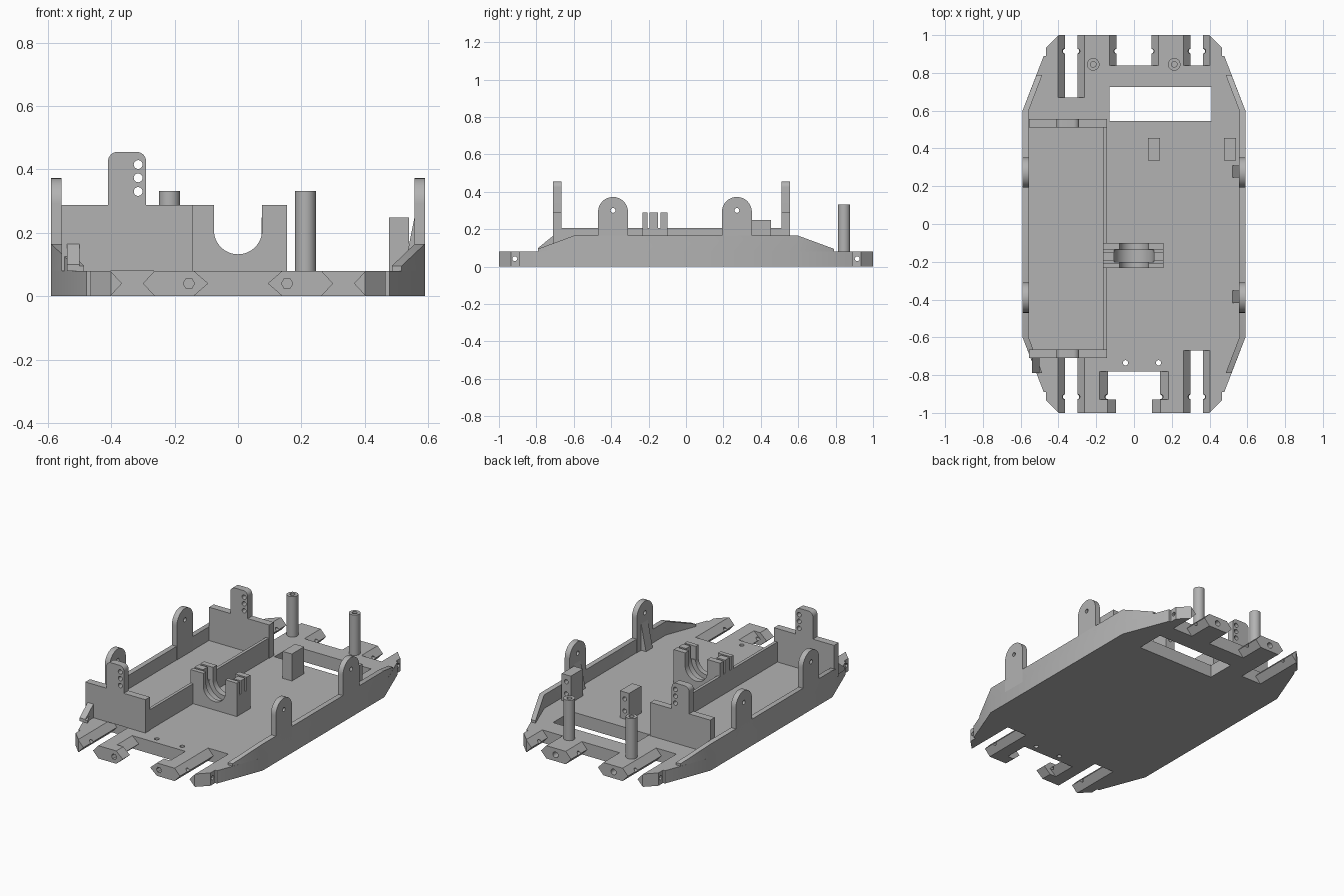
import bpy, bmesh, math
from mathutils import Vector

cube = bpy.data.objects.get("Cube")
if cube:
    bpy.data.objects.remove(cube, do_unlink=True)

grey = bpy.data.materials.new("plain grey")
grey.use_nodes = True
tone = (0.45, 0.45, 0.45, 1)
grey.diffuse_color = tone
grey.node_tree.nodes["Principled BSDF"].inputs["Base Color"].default_value = tone

FLOOR, TOP = 0.08, 0.165
parts = []


def finish(name, bm):
    bmesh.ops.recalc_face_normals(bm, faces=bm.faces)
    mesh = bpy.data.meshes.new(name)
    bm.to_mesh(mesh)
    bm.free()
    mesh.materials.append(grey)
    obj = bpy.data.objects.new(name, mesh)
    bpy.context.collection.objects.link(obj)
    parts.append(obj)
    return obj


def prism(name, pts, axis, a, b):
    """Extrude a 2D profile along an axis from a to b."""
    def place(p, d):
        return {"x": (d, p[0], p[1]), "y": (p[0], d, p[1]), "z": (p[0], p[1], d)}[axis]
    bm = bmesh.new()
    lo = [bm.verts.new(place(p, a)) for p in pts]
    hi = [bm.verts.new(place(p, b)) for p in pts]
    bm.faces.new(lo)
    bm.faces.new(hi)
    n = len(pts)
    for i in range(n):
        j = (i + 1) % n
        bm.faces.new((lo[i], lo[j], hi[j], hi[i]))
    return finish(name, bm)


def rect(x0, x1, y0, y1):
    return [(x0, y0), (x1, y0), (x1, y1), (x0, y1)]


def box(name, x0, x1, y0, y1, z0, z1):
    return prism(name, rect(x0, x1, y0, y1), "z", z0, z1)


def arc(cx, cy, r, start, end, n):
    angles = [math.radians(start + (end - start) * i / n) for i in range(n + 1)]
    return [(cx + r * math.cos(t), cy + r * math.sin(t)) for t in angles]


def rod(name, cx, cy, r, axis, a, b, n=24):
    return prism(name, arc(cx, cy, r, 0, 360, n)[:-1], axis, a, b)


def cut(obj, cutter):
    """Subtract the cutter for good, then drop it."""
    mod = obj.modifiers.new("cut", "BOOLEAN")
    mod.operation, mod.solver, mod.object = "DIFFERENCE", "EXACT", cutter
    graph = bpy.context.evaluated_depsgraph_get()
    mesh = bpy.data.meshes.new_from_object(obj.evaluated_get(graph))
    obj.modifiers.clear()
    obj.data = mesh
    parts.remove(cutter)
    bpy.data.objects.remove(cutter, do_unlink=True)


# Base plate with chamfered corners
quarter = [(0.59, 0.6), (0.478, 0.89), (0.465, 0.89), (0.465, 0.935), (0.4, 1)]
right = [(x, -y) for x, y in reversed(quarter)] + quarter
plate = prism("base_plate", right + [(-x, y) for x, y in reversed(right)], "z", 0, FLOOR)


# End slots, whose side faces come to a ridge at mid height
def slot(cx, wide, narrow, y0, y1):
    side = [(wide, -0.02), (wide, 0), (narrow, FLOOR / 2), (wide, FLOOR), (wide, 0.1)]
    pts = [(cx + w, z) for w, z in side] + [(cx - w, z) for w, z in reversed(side)]
    cut(plate, prism("slot", pts, "y", y0, y1))


for x, y0, y1 in ((-0.333, -1.1, -0.67), (0.333, -1.1, -0.67),
                  (-0.333, 0.67, 1.1), (0.333, 0.84, 1.1)):
    slot(x, 0.07, 0.033, y0, y1)
slot(0, 0.13, 0.093, 0.84, 1.1)
slot(0, 0.14, 0.094, -1.1, -0.925)
slot(0, 0.183, 0.138, -0.93, -0.78)

# Window, floor holes and screw holes in the plate
cut(plate, box("window", -0.13, 0.41, 0.545, 0.725, -0.1, 0.2))
for x in (-0.045, 0.13):
    cut(plate, rod("floor_hole", x, -0.735, 0.014, "z", -0.1, 0.2, 16))
for s in (-1, 1):
    cut(plate, rod("end_hole", 0.155 * s, 0.04, 0.018, "y", -1.1, -0.94, 6))
    cut(plate, rod("end_hole", 0.2 * s, 0.04, 0.018, "y", 0.9, 1.1, 16))
    cut(plate, rod("cross_hole", 0.915 * s, 0.042, 0.013, "x", -0.6, 0.6, 12))

# Side walls that slope down at both ends, with pierced ears
for s, side in ((1, "left"), (-1, "right")):
    bm = bmesh.new()
    rings = []
    for outer, inner, y, z in ((0.516, 0.485, -0.79, 0.095), (0.59, 0.558, -0.6, TOP),
                               (0.59, 0.558, 0.6, TOP), (0.516, 0.485, 0.79, 0.095)):
        rings.append([bm.verts.new((s * x, y, h)) for x, h in
                      ((outer, FLOOR), (outer, z), (inner, z), (inner, FLOOR))])
    for a, b in zip(rings, rings[1:]):
        for i in range(4):
            j = (i + 1) % 4
            bm.faces.new((a[i], a[j], b[j], b[i]))
    bm.faces.new(rings[0])
    bm.faces.new(rings[-1])
    finish(side + "_wall", bm)
    for y, place in ((-0.39, "front"), (0.272, "rear")):
        pts = [(y - 0.08, FLOOR), (y + 0.08, FLOOR)] + arc(y, 0.292, 0.08, 0, 180, 24)
        ear = prism(f"{side}_{place}_ear", pts, "x", s * 0.556, s * 0.59)
        cut(ear, rod("ear_hole", y, 0.3, 0.013, "x", -0.7, 0.7, 16))

# Sloped ribs behind the left ears and a brace at the right front
for y in (-0.385, 0.278):
    prism("ear_rib", [(0.522, FLOOR), (0.557, FLOOR), (0.557, 0.25), (0.54, TOP)],
          "y", y - 0.033, y + 0.033)
prism("corner_brace", [(-0.79, FLOOR), (-0.79, 0.1), (-0.71, TOP), (-0.71, FLOOR)],
      "x", -0.54, -0.5)

# Bay: two end brackets with drilled tabs, joined by a low divider
for y, place in ((-0.71, "front"), (0.51, "rear")):
    pts = [(-0.556, FLOOR), (-0.142, FLOOR), (-0.142, 0.288), (-0.29, 0.288)]
    pts += arc(-0.32, 0.425, 0.03, 0, 90, 8) + arc(-0.38, 0.425, 0.03, 90, 180, 8)
    pts += [(-0.41, 0.288), (-0.556, 0.288)]
    bracket = prism(place + "_bay_bracket", pts, "y", y, y + 0.045)
    for z in (0.33, 0.373, 0.415):
        cut(bracket, rod("tab_hole", -0.315, z, 0.014, "y", y - 0.1, y + 0.1, 16))
box("bay_divider", -0.165, -0.146, -0.67, 0.515, FLOOR, 0.205)

# Cradle with a round seat, a wider middle groove and two thin slits
cradle = box("cradle", -0.165, 0.155, -0.233, -0.1, FLOOR, 0.288)
for r, y0, y1 in ((0.076, -0.3, 0), (0.105, -0.202, -0.137)):
    seat = arc(0, 0.208, r, 180, 360, 32) + [(r, 0.4), (-r, 0.4)]
    cut(cradle, prism("seat", seat, "y", y0, y1))
for y0, y1 in ((-0.206, -0.194), (-0.15, -0.136)):
    cut(cradle, box("slit", -0.3, 0.3, y0, y1, 0.205, 0.4))

# Rear posts with screw holes
for x in (-0.216, 0.213):
    post = rod("rear_post", x, 0.845, 0.033, "z", FLOOR - 0.01, 0.332, 32)
    cut(post, rod("post_hole", x, 0.845, 0.015, "z", 0.2, 0.4, 16))

# Mounting blocks drilled from the back
for x in (0.074, 0.476):
    block = box("mounting_block", x, x + 0.063, 0.335, 0.455, FLOOR, 0.248)
    for z in (0.13, 0.205):
        cut(block, rod("block_hole", x + 0.031, z, 0.013, "y", 0.39, 0.5, 16))

# Smooth the round faces and keep the edges sharp
bpy.ops.object.select_all(action="DESELECT")
for obj in parts:
    obj.select_set(True)
bpy.context.view_layer.objects.active = plate
bpy.ops.object.shade_smooth_by_angle(angle=math.radians(30))
